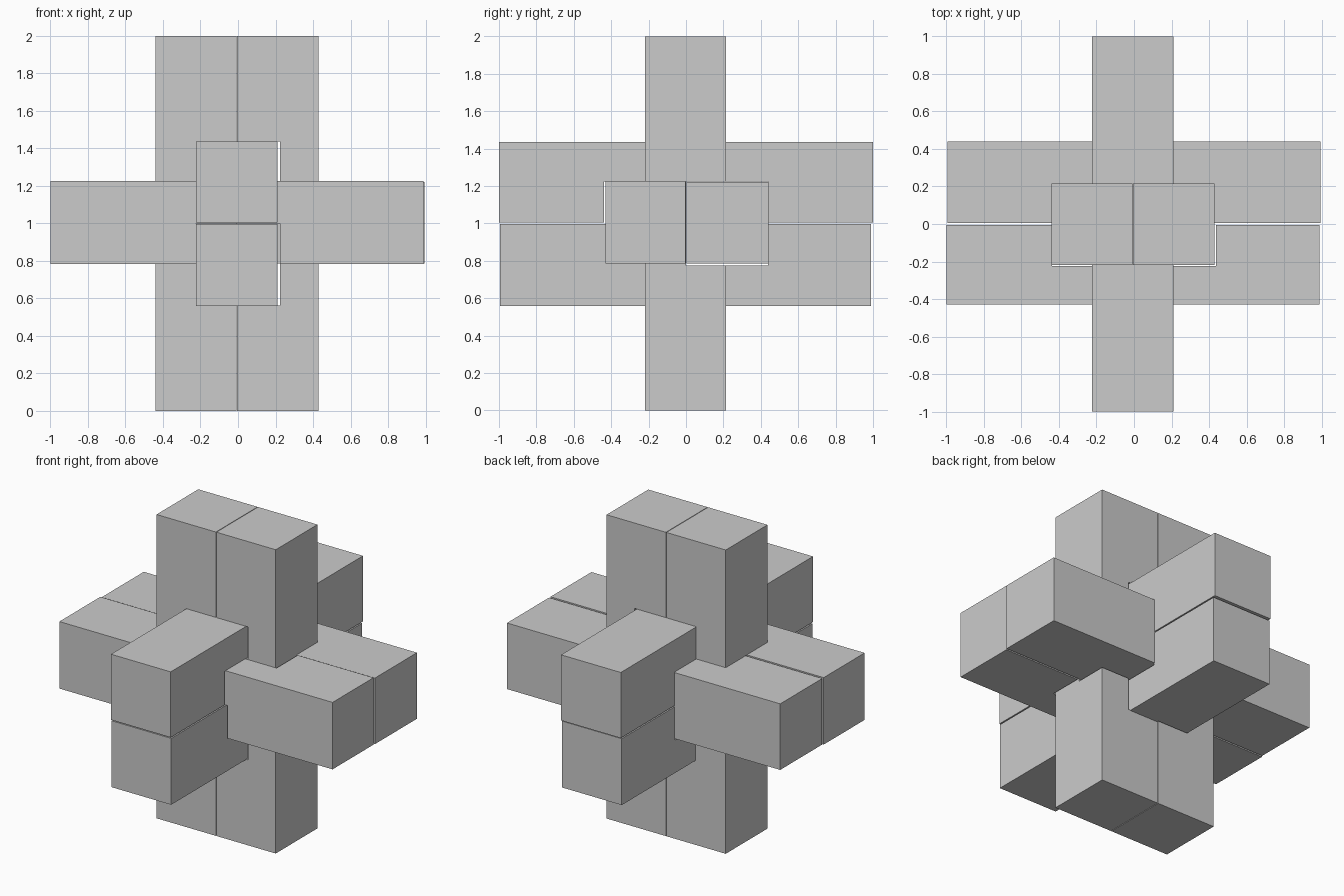
import bpy
from mathutils import Vector

if "Cube" in bpy.data.objects:
    bpy.data.objects.remove(bpy.data.objects["Cube"])

# Notch lattice: half-bar steps, with a little clearance; 3 means "past the bar"
STEP = {0: 0.0, 1: 0.225, 2: 0.438, 3: 0.6}


def box(name, x, y, z):
    bpy.ops.mesh.primitive_cube_add(size=1)
    ob = bpy.context.object
    ob.name = name
    lo, hi = Vector((x[0], y[0], z[0])), Vector((x[1], y[1], z[1]))
    for v in ob.data.vertices:
        v.co = Vector([(lo[i] + hi[i]) / 2 + v.co[i] * (hi[i] - lo[i]) for i in range(3)])
    return ob


def at(k):
    return STEP[abs(k)] * (1 if k > 0 else -1)


def bar(name, x, y, z, notches=()):
    ob = box(name, x, y, z)
    for n in notches:
        c = [at(k) for k in n]
        cut = box("cutter", c[0:2], c[2:4], (1 + c[4], 1 + c[5]))
        cut.hide_render = True
        m = ob.modifiers.new("notch", 'BOOLEAN')
        m.operation, m.solver, m.object = 'DIFFERENCE', 'EXACT', cut
        bpy.context.view_layer.objects.active = ob
        bpy.ops.object.modifier_apply(modifier=m.name)
        bpy.data.objects.remove(cut)
    return ob


# Left-right bars: the solid key at the back and the notched bar in front
bar("key_bar_back", (-0.995, 0.995), (0.004, 0.441), (0.787, 1.222))
bar("cross_bar_front", (-1.0, 0.99), (-0.43, -0.004), (0.785, 1.226),
    [(-2, 2, -1, 3, -3, 3), (-1, 1, -3, -1, -3, 0)])

# Front-back bars, stacked
bar("long_bar_upper", (-0.225, 0.21), (-1.0, 1.0), (1.004, 1.436),
    [(-3, 3, -2, 2, -3, 1)])
bar("long_bar_lower", (-0.225, 0.21), (-0.995, 0.99), (0.559, 0.996),
    [(-3, 3, 0, 2, -1, 3), (-3, 0, -1, 0, -1, 3), (-3, 0, -1, 1, -3, -1)])

# Upright bars, side by side
bar("upright_bar_left", (-0.44, -0.008), (-0.219, 0.215), (0.0, 2.0),
    [(-3, 3, 0, 3, -1, 1), (-1, 3, -3, 3, 1, 2)])
bar("upright_bar_right", (-0.004, 0.428), (-0.219, 0.215), (0.0, 2.0),
    [(-3, 3, 0, 3, -1, 1), (-3, 1, -3, 3, 1, 2), (-3, 1, -3, 3, -2, -1),
     (-3, 1, -3, 0, -1, 0)])
